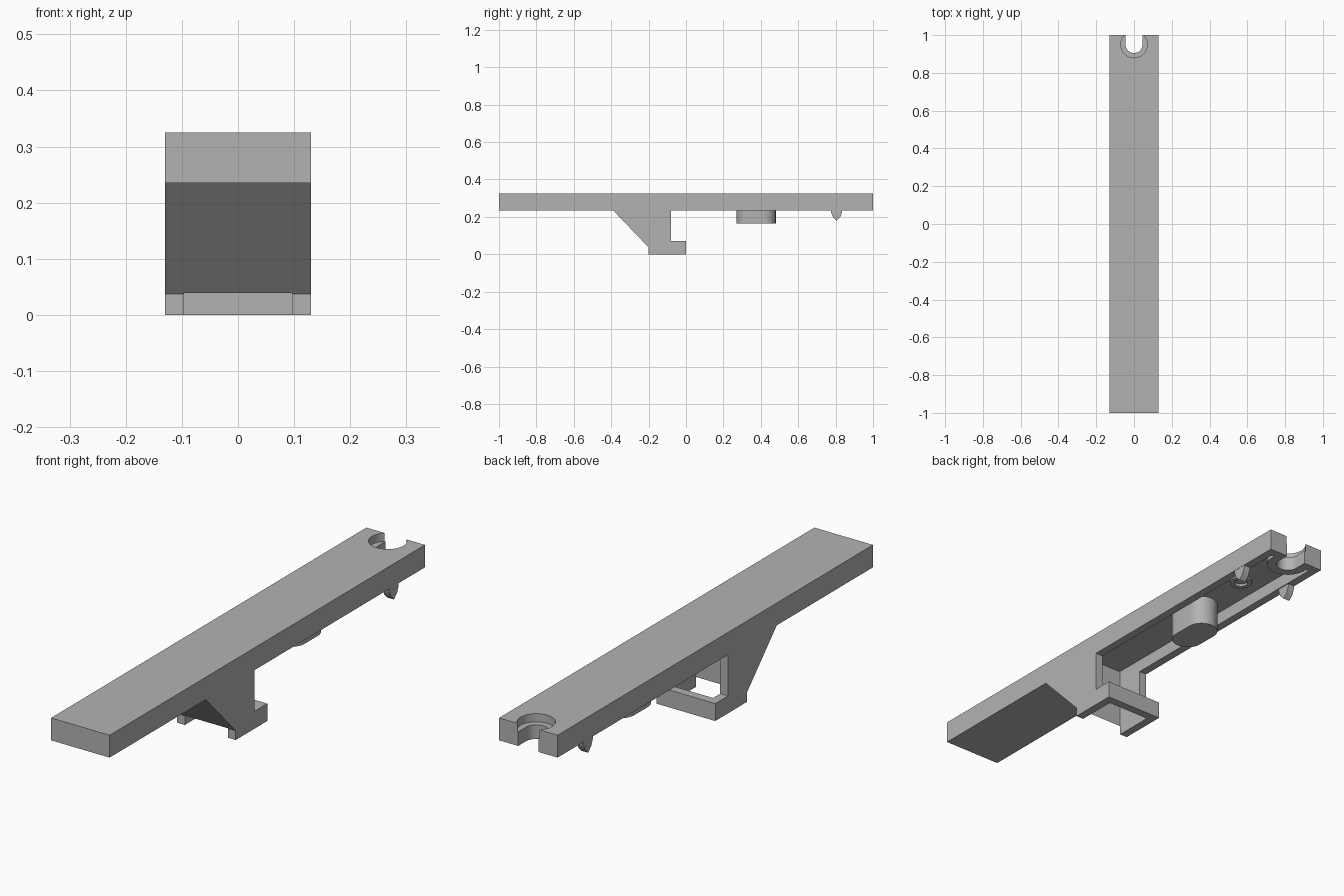
import bpy, bmesh, math

cube = bpy.data.objects.get("Cube")
if cube:
    bpy.data.objects.remove(cube, do_unlink=True)

grey = bpy.data.materials.new("plain grey")
grey.use_nodes = True
grey.diffuse_color = (0.45, 0.45, 0.45, 1)
grey.node_tree.nodes["Principled BSDF"].inputs["Base Color"].default_value = (0.45, 0.45, 0.45, 1)


def prism(name, points, lo, hi, axis="z"):
    """Extrude a profile: (x, y) points along z, or (y, z) points along x."""
    bm = bmesh.new()
    place = (lambda p, t: (p[0], p[1], t)) if axis == "z" else (lambda p, t: (t, p[0], p[1]))
    face = bm.faces.new([bm.verts.new(place(p, lo)) for p in points])
    top = bmesh.ops.extrude_face_region(bm, geom=[face])["geom"]
    shift = (0, 0, hi - lo) if axis == "z" else (hi - lo, 0, 0)
    bmesh.ops.translate(bm, vec=shift, verts=[g for g in top if isinstance(g, bmesh.types.BMVert)])
    bmesh.ops.recalc_face_normals(bm, faces=bm.faces)
    mesh = bpy.data.meshes.new(name)
    bm.to_mesh(mesh)
    bm.free()
    mesh.materials.append(grey)
    obj = bpy.data.objects.new(name, mesh)
    bpy.context.collection.objects.link(obj)
    return obj


def arc(cy, r, start, end, n=32):
    angles = [math.radians(start + (end - start) * i / n) for i in range(n + 1)]
    return [(r * math.cos(a), cy + r * math.sin(a)) for a in angles]


def circle(cy, r):
    return arc(cy, r, 0, 360, 48)[:-1]


def activate(obj):
    bpy.ops.object.select_all(action="DESELECT")
    obj.select_set(True)
    bpy.context.view_layer.objects.active = obj


def combine(obj, tool, operation):
    """Apply a boolean and discard the tool."""
    mod = obj.modifiers.new("cut", "BOOLEAN")
    mod.operation, mod.object, mod.solver = operation, tool, "EXACT"
    activate(obj)
    bpy.ops.object.modifier_apply(modifier=mod.name)
    bpy.data.objects.remove(tool, do_unlink=True)


W, INNER = 0.13, 0.096
TOP, UNDER, ROOF = 0.325, 0.235, 0.288

# Bar with the hook below it
bar = prism("bar_with_hook", [
    (-1, UNDER), (-0.39, UNDER), (-0.2, 0.037), (-0.2, 0), (0, 0), (0, 0.07),
    (-0.08, 0.07), (-0.08, UNDER), (1, UNDER), (1, TOP), (-1, TOP)], -W, W, "x")

# Hollow underside, leaving the cross bar of the hook
combine(bar, prism("hollow", [
    (-0.202, -0.05), (-0.035, -0.05), (-0.035, 0.2), (0.965, 0.2),
    (0.965, ROOF), (-0.202, ROOF)], -INNER, INNER, "x"), "DIFFERENCE")

# Collar, counterbore and open slot at the back end
HOLE = 0.95
collar = [(x, min(y, 0.98)) for x, y in arc(HOLE, 0.082, 158, 382)]
combine(bar, prism("collar", collar, UNDER, 0.305), "UNION")
combine(bar, prism("counterbore", circle(HOLE, 0.07), 0.292, 0.4), "DIFFERENCE")
slot = arc(HOLE, 0.045, 180, 360) + [(0.045, 1.1), (-0.045, 1.1)]
combine(bar, prism("slot", slot, 0.1, 0.4), "DIFFERENCE")

# Oblong post under the bar
post_outline = arc(0.417, 0.063, 0, 180, 24) + arc(0.333, 0.063, 180, 360, 24)
post = prism("oblong_post", post_outline, 0.165, ROOF + 0.01)

# Small ring on the roof of the hollow
ring = prism("small_ring", circle(0.66, 0.044), ROOF - 0.01, ROOF + 0.01)
combine(ring, prism("ring_hole", circle(0.66, 0.026), 0.2, 0.4), "DIFFERENCE")

# Pointed catches on both side walls
catch_profile = [(0.775, 0.25), (0.775, 0.225), (0.785, 0.2), (0.805, 0.18),
                 (0.825, 0.2), (0.835, 0.225), (0.835, 0.25)]
catches = [prism(side + "_catch", catch_profile, x, x + 0.029, "x")
           for side, x in (("left", 0.1), ("right", -0.129))]

for obj in [bar, post, ring] + catches:
    activate(obj)
    bpy.ops.object.shade_smooth_by_angle(angle=math.radians(30))
